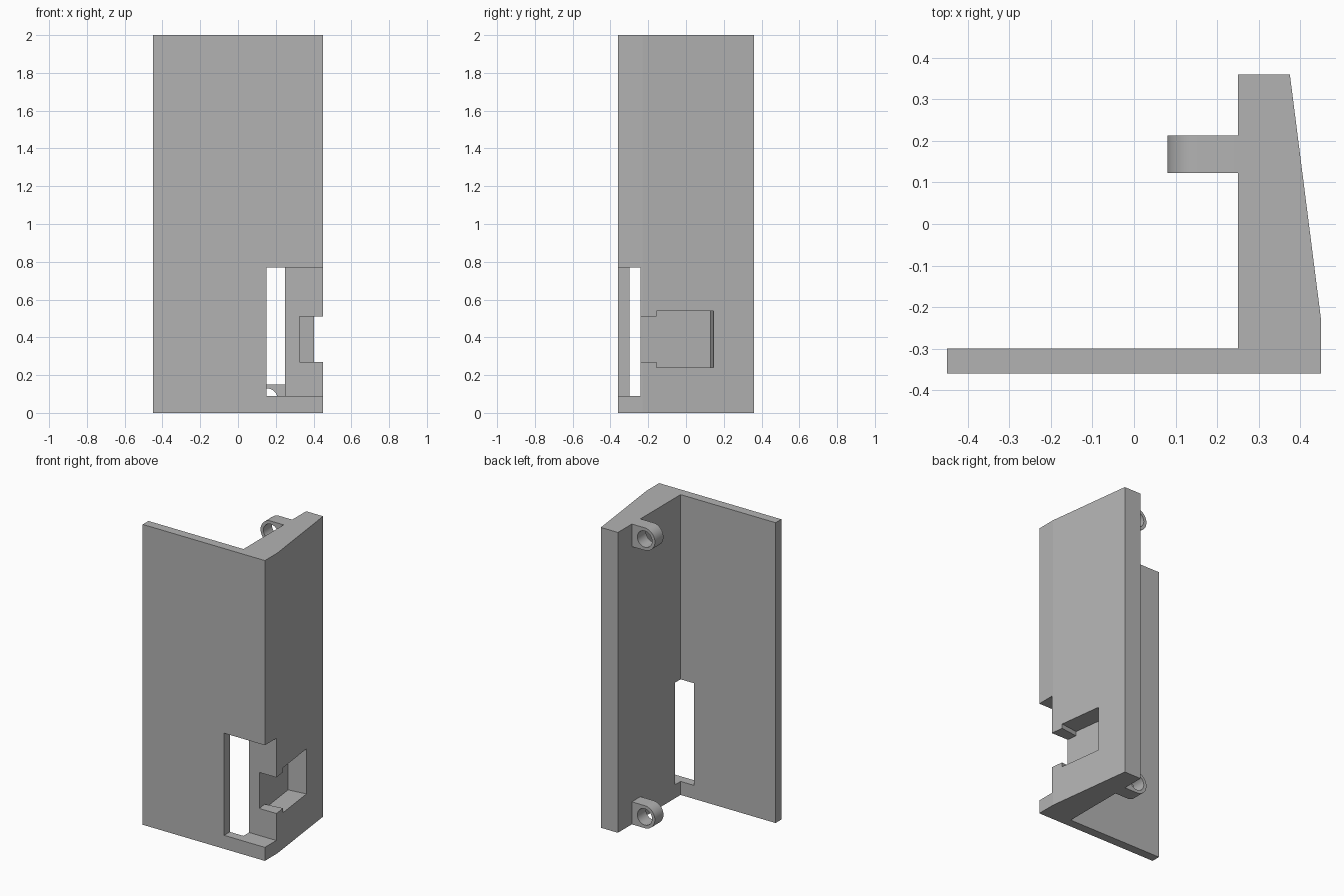
import bpy, bmesh, math
from mathutils import Vector

cube = bpy.data.objects.get("Cube")
if cube:
    bpy.data.objects.remove(cube, do_unlink=True)

grey = bpy.data.materials.new("plain grey")
grey.use_nodes = True
colour = (0.45, 0.45, 0.45, 1)
grey.diffuse_color = colour
grey.node_tree.nodes["Principled BSDF"].inputs["Base Color"].default_value = colour


def prism(name, points, sweep):
    """Solid made by sweeping a closed outline along a vector."""
    bm = bmesh.new()
    face = bm.faces.new([bm.verts.new(p) for p in points])
    out = bmesh.ops.extrude_face_region(bm, geom=[face])
    verts = [v for v in out["geom"] if isinstance(v, bmesh.types.BMVert)]
    bmesh.ops.translate(bm, verts=verts, vec=Vector(sweep))
    bmesh.ops.recalc_face_normals(bm, faces=bm.faces)
    mesh = bpy.data.meshes.new(name)
    bm.to_mesh(mesh)
    bm.free()
    mesh.materials.append(grey)
    obj = bpy.data.objects.new(name, mesh)
    bpy.context.collection.objects.link(obj)
    return obj


def cut(target, cutter):
    """Subtract the cutter, bake the result and drop the cutter."""
    mod = target.modifiers.new("cut", "BOOLEAN")
    mod.operation = "DIFFERENCE"
    mod.solver = "EXACT"
    mod.object = cutter
    cutter.hide_render = True
    bpy.ops.object.select_all(action="DESELECT")
    bpy.context.view_layer.objects.active = target
    target.select_set(True)
    bpy.ops.object.modifier_apply(modifier=mod.name)
    bpy.data.objects.remove(cutter, do_unlink=True)


# L-shaped bracket: thin front plate and thick tapered side wall
section = [(-0.45, -0.36), (0.45, -0.36), (0.45, -0.23), (0.375, 0.36),
           (0.25, 0.36), (0.25, -0.30), (-0.45, -0.30)]
bracket = prism("bracket", [(x, y, 0) for x, y in section], (0, 0, 2))

# Corner slot through the front plate
slot = [(0.15, -0.5), (0.6, -0.5), (0.6, -0.24), (0.15, -0.24)]
cut(bracket, prism("slot_cutter", [(x, y, 0.09) for x, y in slot], (0, 0, 0.68)))

# Side pocket with a narrower neck, sunk square to the tapered face
taper = 0.075 / 0.59
pocket = [(-0.30, 0.27), (-0.171, 0.27), (-0.171, 0.24), (0.13, 0.24),
          (0.13, 0.54), (-0.171, 0.54), (-0.171, 0.51), (-0.30, 0.51)]
floor = [(0.325 - taper * (y + 0.24), y, z) for y, z in pocket]
cut(bracket, prism("pocket_cutter", floor, (0.3, 0.3 * taper, 0)))

# Round-ended screw lugs at the foot and the top of the side wall
R, HOLE, CX = 0.075, 0.054, 0.155
for name, cz in (("lower_lug", R), ("upper_lug", 2 - R)):
    arc = [math.pi * (0.5 + i / 24) for i in range(25)]
    outline = [(CX + R * math.cos(a), 0.123, cz + R * math.sin(a)) for a in arc]
    outline += [(0.25, 0.123, cz - R), (0.25, 0.123, cz + R)]
    lug = prism(name, outline, (0, 0.09, 0))
    turn = [math.tau * i / 40 for i in range(40)]
    ring = [(CX + HOLE * math.cos(a), 0, cz + HOLE * math.sin(a)) for a in turn]
    cut(lug, prism("hole_cutter", ring, (0, 0.4, 0)))
    bpy.ops.object.shade_smooth_by_angle(angle=math.radians(30))
